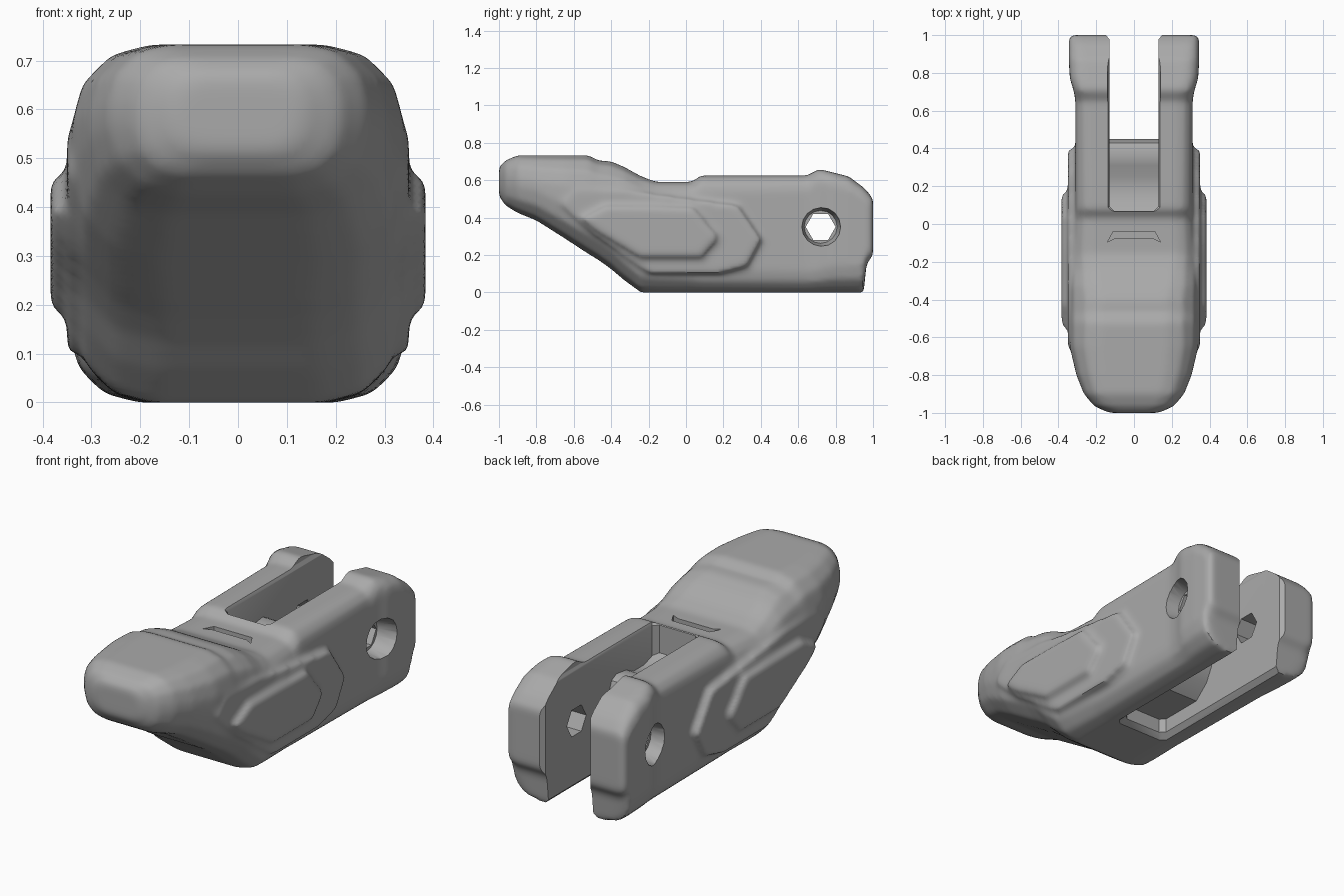
import bpy, bmesh, math
from mathutils import Matrix

cube = bpy.data.objects.get("Cube")
if cube:
    bpy.data.objects.remove(cube, do_unlink=True)

grey = bpy.data.materials.new("plain grey")
grey.use_nodes = True
grey.diffuse_color = (0.4, 0.4, 0.4, 1)
grey.node_tree.nodes["Principled BSDF"].inputs["Base Color"].default_value = (0.4, 0.4, 0.4, 1)


def finish(bm, name):
    bmesh.ops.recalc_face_normals(bm, faces=bm.faces)
    mesh = bpy.data.meshes.new(name)
    bm.to_mesh(mesh)
    bm.free()
    obj = bpy.data.objects.new(name, mesh)
    bpy.context.collection.objects.link(obj)
    mesh.materials.append(grey)
    return obj


def loft(name, rings):
    """Skin a list of equal-length point rings and cap both ends."""
    bm = bmesh.new()
    loops = [[bm.verts.new(p) for p in ring] for ring in rings]
    n = len(loops[0])
    for a, b in zip(loops, loops[1:]):
        for i in range(n):
            j = (i + 1) % n
            bm.faces.new((a[i], a[j], b[j], b[i]))
    bm.faces.new(loops[0])
    bm.faces.new(loops[-1])
    return finish(bm, name)


def side_plate(name, outline, x0, x1, inset=0.0):
    """Extrude a (y, z) outline along x, shrinking it towards x1."""
    cy = sum(p[0] for p in outline) / len(outline)
    cz = sum(p[1] for p in outline) / len(outline)
    k = 1 - inset
    return loft(name, [[(x0, y, z) for y, z in outline],
                       [(x1, cy + (y - cy) * k, cz + (z - cz) * k) for y, z in outline]])


def drum(name, x0, x1, r0, r1, y, z, sides):
    bm = bmesh.new()
    bmesh.ops.create_cone(bm, cap_ends=True, segments=sides, radius1=r0, radius2=r1, depth=x1 - x0,
                          matrix=Matrix.Translation(((x0 + x1) / 2, y, z)) @ Matrix.Rotation(math.pi / 2, 4, 'Y'))
    return finish(bm, name)


def apply(obj):
    bpy.ops.object.select_all(action='DESELECT')
    bpy.context.view_layer.objects.active = obj
    obj.select_set(True)
    for m in list(obj.modifiers):
        bpy.ops.object.modifier_apply(modifier=m.name)


def boolean(obj, tool, operation):
    m = obj.modifiers.new("cut", 'BOOLEAN')
    m.object, m.operation, m.solver = tool, operation, 'EXACT'
    apply(obj)
    bpy.data.objects.remove(tool, do_unlink=True)


# Main body: rounded sections as y, half width, bottom, top, bottom radius, top radius
stations = [(-1.0, .13, .515, .67, .06, .06), (-.965, .21, .465, .705, .1, .09),
            (-.9, .265, .425, .733, .14, .12), (-.8, .305, .385, .733, .16, .14),
            (-.65, .34, .29, .733, .18, .16), (-.52, .342, .205, .733, .19, .17),
            (-.47, .342, .175, .705, .19, .16), (-.4, .342, .125, .7, .19, .17),
            (-.33, .342, .065, .67, .18, .15), (-.24, .335, .0, .62, .16, .13),
            (-.16, .325, .0, .59, .14, .1), (.03, .315, .0, .59, .13, .1),
            (.08, .31, .0, .625, .12, .09), (.65, .31, .0, .625, .11, .08),
            (.71, .32, .0, .66, .12, .07), (.77, .34, .0, .645, .14, .07),
            (.87, .345, .0, .62, .14, .07), (.95, .345, .0, .56, .14, .06),
            (.965, .345, .15, .545, .06, .06), (1.0, .34, .2, .5, .04, .04)]


def section(y, w, lo, hi, low_r, high_r):
    ring = []
    corners = [(1, lo + low_r, low_r, -90), (1, hi - high_r, high_r, 0),
               (-1, hi - high_r, high_r, 90), (-1, lo + low_r, low_r, 180)]
    for side, cz, r, start in corners:
        for step in range(4):
            a = math.radians(start + step * 30)
            ring.append((side * (w - r) + r * math.cos(a), y, cz + r * math.sin(a)))
    return ring


body = loft("finger_body", [section(*s) for s in stations])

# Stepped armour layers on both flanks
outer_layer = [(-.7, .48), (-.62, .56), (-.35, .56), (.3, .47), (.43, .28), (.35, .13),
               (.2, .09), (-.2, .09), (-.52, .31)]
inner_layer = [(-.58, .4), (-.45, .47), (.06, .46), (.2, .29), (.11, .18), (-.25, .18), (-.5, .33)]
for s in (-1, 1):
    boolean(body, side_plate("flank_layer", outer_layer, s * .2, s * .35, .06), 'UNION')
    boolean(body, side_plate("flank_pad", inner_layer, s * .2, s * .384, .08), 'UNION')

# Melt the layers together into soft steps
remesh = body.modifiers.new("melt", 'REMESH')
remesh.mode, remesh.voxel_size = 'VOXEL', 0.015
soften = body.modifiers.new("soften", 'SMOOTH')
soften.factor, soften.iterations = 0.5, 8
apply(body)


def slot_ring(w, front, z):
    """Outline of the fork slot with clipped front corners."""
    c = .025
    return [(-w, front + c, z), (c - w, front, z), (w - c, front, z), (w, front + c, z), (w, 1.3, z), (-w, 1.3, z)]


# Fork slot with flared rims at the top, bottom and rear
levels = [(-.1, .155, .045), (.0, .155, .045), (.025, .13, .07), (.61, .13, .07), (.63, .14, .055), (.9, .14, .055)]
boolean(body, loft("slot_cutter", [slot_ring(w, front, z) for z, w, front in levels]), 'DIFFERENCE')
rear = [[(-w, y, -.1), (w, y, -.1), (w, y, .9), (-w, y, .9)] for y, w in ((.975, .128), (1.02, .165))]
boolean(body, loft("rear_rim_cutter", rear), 'DIFFERENCE')

# Six-sided pivot holes, countersunk on the outside
boolean(body, drum("pivot_cutter", -.6, .6, .08, .08, .72, .35, 6), 'DIFFERENCE')
for s in (-1, 1):
    radii = (.088, .112)[::s]
    boolean(body, drum("recess_cutter", s * .305 - .065, s * .305 + .065, *radii, .72, .35, 16), 'DIFFERENCE')

# Narrow groove across the top, with ends curling forwards
groove = [[(x, y, z) for x, y in ((-.14, -.095), (-.1, -.075), (.1, -.075), (.14, -.095),
                                  (.11, -.04), (-.11, -.04))] for z in (.56, .7)]
boolean(body, loft("groove_cutter", groove), 'DIFFERENCE')

# Web between the forks, with a rounded rear end
web_outline = [(.04, .1), (.04, .48), (.1, .45), (.16, .43), (.25, .43), (.31, .46), (.39, .47),
               (.43, .45), (.45, .4), (.45, .25), (.41, .17), (.33, .1)]
web = side_plate("fork_web", web_outline, -.14, .14)

for obj in (body, web):
    bpy.ops.object.select_all(action='DESELECT')
    bpy.context.view_layer.objects.active = obj
    obj.select_set(True)
    bpy.ops.object.shade_smooth_by_angle(angle=math.radians(35))
